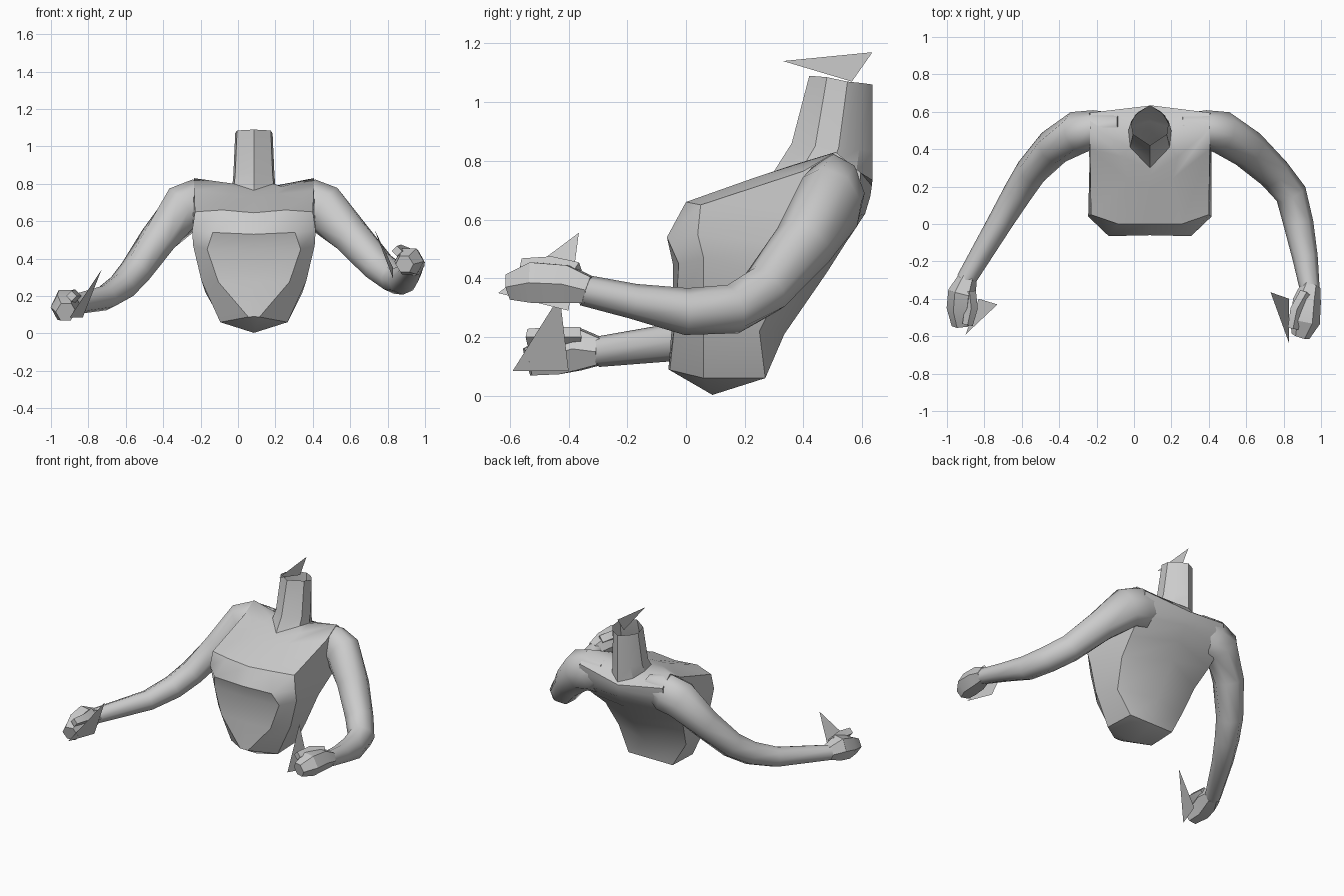
import bpy, bmesh
from math import cos, sin, pi, radians
from mathutils import Vector

old = bpy.data.objects.get("Cube")
if old:
    bpy.data.objects.remove(old, do_unlink=True)

MID = 0.085  # body centre line

grey = bpy.data.materials.new("plain_grey")
grey.use_nodes = True
GREY = (0.6, 0.6, 0.6, 1)
grey.diffuse_color = GREY
grey.node_tree.nodes["Principled BSDF"].inputs["Base Color"].default_value = GREY


def finish(name, bm, angle=30):
    bmesh.ops.recalc_face_normals(bm, faces=bm.faces[:])
    mesh = bpy.data.meshes.new(name)
    bm.to_mesh(mesh)
    bm.free()
    mesh.materials.append(grey)
    ob = bpy.data.objects.new(name, mesh)
    bpy.context.collection.objects.link(ob)
    bpy.ops.object.select_all(action="DESELECT")
    ob.select_set(True)
    bpy.context.view_layer.objects.active = ob
    bpy.ops.object.shade_smooth_by_angle(angle=radians(angle))


def bridge(bm, rings):
    for a, b in zip(rings, rings[1:]):
        n = len(a)
        for i in range(n):
            j = (i + 1) % n
            bm.faces.new((a[i], a[j], b[j], b[i]))


def half_loft(bm, halves):
    """Skin half sections (dx, y, z), front to back, mirrored on the centre line."""
    rings = []
    for half in halves:
        pts = half + [(-x, y, z) for x, y, z in half[-2:0:-1]]
        rings.append([bm.verts.new((MID + x, y, z)) for x, y, z in pts])
    bridge(bm, rings)
    return rings


def tube(name, stations, sides=8, angle=50):
    """Skin rings along (x, y, z, half width[, half height]) stations."""
    bm = bmesh.new()
    centres = [Vector(s[:3]) for s in stations]
    rings = []
    for k, c in enumerate(centres):
        before = centres[max(k - 1, 0)]
        after = centres[min(k + 1, len(centres) - 1)]
        t = ((c - before).normalized() + (after - c).normalized()).normalized()
        side = t.cross((0, 0, 1)).normalized()
        up = side.cross(t)
        w, h = stations[k][3], stations[k][-1]
        turns = [2 * pi * i / sides for i in range(sides)]
        rings.append([bm.verts.new(c + side * w * cos(a) + up * h * sin(a)) for a in turns])
    bridge(bm, rings)
    bm.faces.new(rings[0])
    bm.faces.new(rings[-1])
    finish(name, bm, angle)


def sheet(name, *corners):
    bm = bmesh.new()
    bm.faces.new([bm.verts.new(c) for c in corners])
    finish(name, bm)


NECK_BASE = [(0, .3, .765), (.105, .41, .8), (.115, .5, .79), (.08, .58, .76), (0, .635, .735)]

# Torso: pelvis, waist, ribs, chest, collar, shoulders, neck opening
bm = bmesh.new()
rings = half_loft(bm, [
    [(0, -.06, .09), (.03, -.055, .088), (.18, .06, .06), (.17, .27, .06), (0, .27, .06)],
    [(0, -.045, .275), (.19, -.035, .275), (.28, .06, .28), (.26, .25, .22), (0, .335, .21)],
    [(0, -.045, .45), (.25, -.025, .45), (.325, .06, .47), (.3, .34, .4), (0, .48, .42)],
    [(0, -.06, .53), (.22, -.065, .54), (.33, .04, .55), (.32, .45, .5), (0, .55, .53)],
    [(0, 0, .645), (.17, 0, .66), (.315, .05, .65), (.33, .55, .6), (0, .61, .62)],
    [(0, .2, .725), (.12, .24, .745), (.32, .4, .765), (.33, .59, .69), (0, .628, .68)],
    [(0, .26, .75), (.15, .36, .785), (.32, .51, .83), (.32, .595, .76), (0, .633, .715)],
    NECK_BASE,
])
tip = bm.verts.new((MID, .09, .003))
low = rings[0]
for a, b in zip(low, low[1:] + low[:1]):
    bm.faces.new((a, b, tip))
finish("torso", bm, 38)

# Neck, open at the top
bm = bmesh.new()
half_loft(bm, [
    NECK_BASE,
    [(0, .36, .86), (.1, .44, .85), (.11, .52, .845), (.07, .59, .84), (0, .635, .83)],
    [(0, .42, 1.09), (.09, .48, 1.085), (.1, .55, 1.07), (.06, .6, 1.065), (0, .635, 1.06)],
])
finish("neck", bm, 25)
sheet("neck_fin", (MID, .33, 1.14), (MID, .635, 1.17), (MID, .565, 1.07))

# Arms, from inside the shoulder to the wrist
tube("left_arm", [
    (.24, .53, .74, .06), (.37, .51, .69, .1, .14), (.47, .49, .66, .115, .135),
    (.61, .4, .515, .105), (.75, .27, .36, .09), (.84, .16, .295, .085),
    (.88, 0, .287, .08), (.915, -.18, .322, .068, .06), (.94, -.35, .36, .053)])
tube("right_arm", [
    (-.07, .53, .74, .06), (-.2, .51, .69, .1, .14), (-.3, .49, .66, .115, .135),
    (-.43, .41, .5, .1), (-.55, .28, .33, .085), (-.62, .17, .25, .078),
    (-.71, .02, .19, .068), (-.9, -.3, .15, .052)])

# Fists with a curled thumb
tube("left_fist", [
    (.945, -.33, .36, .053), (.925, -.41, .38, .075), (.915, -.52, .385, .08),
    (.89, -.6, .37, .05)], 6, 25)
tube("left_thumb", [(.92, -.37, .42, .035), (.87, -.46, .44, .035), (.85, -.56, .44, .028)], 4, 25)
tube("right_fist", [
    (-.89, -.29, .15, .052), (-.92, -.37, .16, .075, .085), (-.93, -.45, .14, .072, .08),
    (-.92, -.54, .115, .055)], 6, 25)
tube("right_thumb", [(-.88, -.36, .2, .035), (-.87, -.45, .2, .035), (-.89, -.54, .2, .028)], 4, 25)

# Thin fins held at the hands
sheet("left_hand_fin", (.73, -.365, .555), (.83, -.64, .35), (.83, -.4, .29))
sheet("right_hand_fin", (-.73, -.43, .34), (-.9, -.59, .085), (-.83, -.4, .085))
